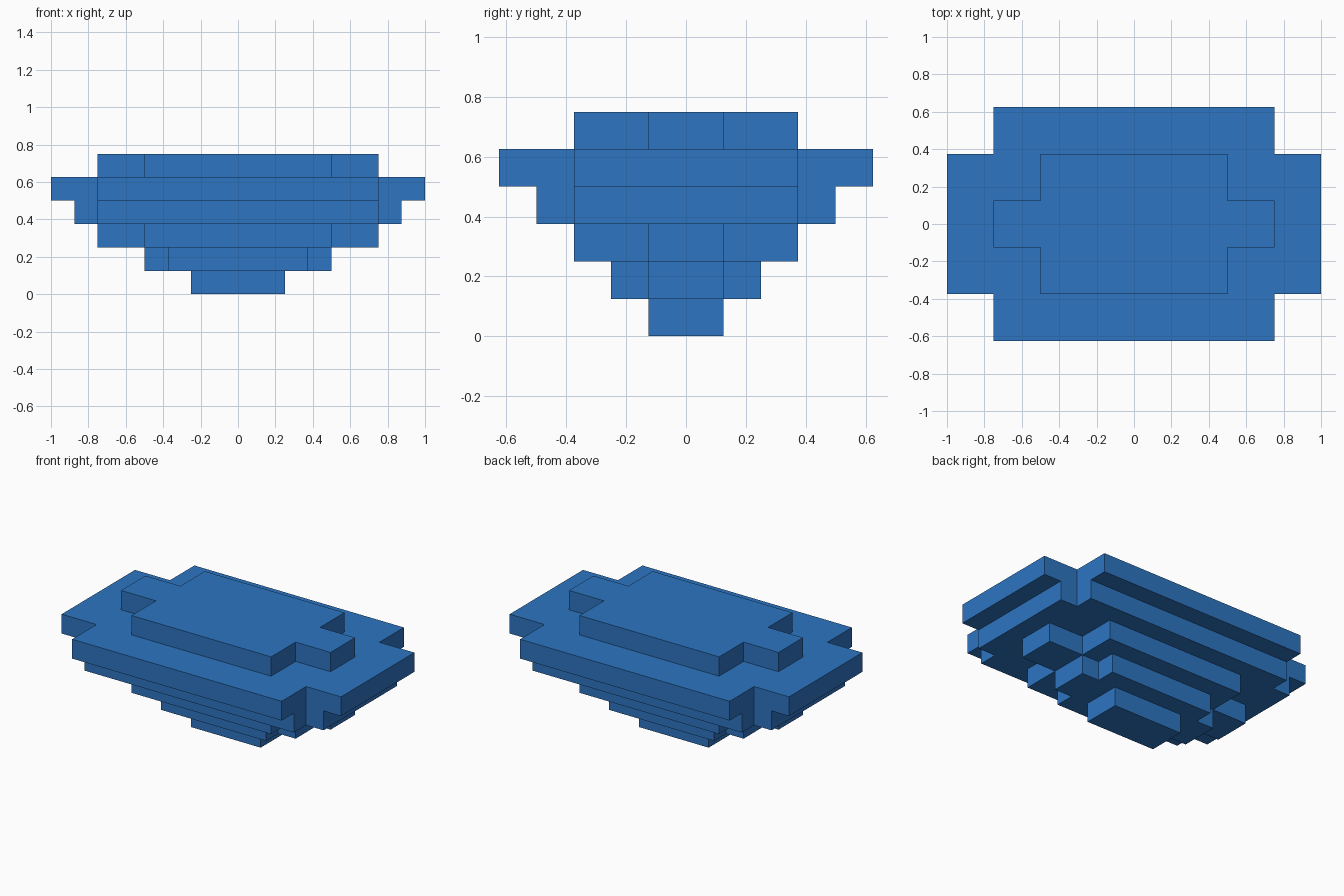
import bpy
import bmesh

cube = bpy.data.objects.get("Cube")
if cube:
    bpy.data.objects.remove(cube, do_unlink=True)

STEP = 0.125  # height of a tier, and the grid its outline snaps to

blue = bpy.data.materials.new("blue")
blue.use_nodes = True
colour = (0.026, 0.178, 0.539, 1)
blue.diffuse_color = colour
blue.node_tree.nodes["Principled BSDF"].inputs["Base Color"].default_value = colour


def cross_outline(long_x, arm_y, body_x, long_y):
    """Counter-clockwise plus shape, or a rectangle when it has no arms."""
    if long_x == body_x:
        return [(-long_x, -long_y), (long_x, -long_y), (long_x, long_y), (-long_x, long_y)]
    quarter = [(long_x, arm_y), (body_x, arm_y), (body_x, long_y)]
    right = [(x, -y) for x, y in reversed(quarter)] + quarter
    return right + [(-x, -y) for x, y in right]


def add_tier(name, level, sizes):
    """Extrude one cross-shaped slab, sitting on the tier below."""
    bm = bmesh.new()
    base = [bm.verts.new((x * STEP, y * STEP, level * STEP))
            for x, y in cross_outline(*sizes)]
    face = bm.faces.new(base)
    result = bmesh.ops.extrude_face_region(bm, geom=[face], use_keep_orig=True)
    top = [v for v in result["geom"] if isinstance(v, bmesh.types.BMVert)]
    bmesh.ops.translate(bm, verts=top, vec=(0, 0, STEP))
    bmesh.ops.recalc_face_normals(bm, faces=bm.faces)
    mesh = bpy.data.meshes.new(name)
    bm.to_mesh(mesh)
    bm.free()
    mesh.materials.append(blue)
    bpy.context.collection.objects.link(bpy.data.objects.new(name, mesh))


# Half sizes in grid steps: arm length, arm width, body length, body width
tiers = [
    ("foot", (2, 1, 2, 1)),
    ("lower_tier", (4, 1, 3, 2)),
    ("middle_tier", (6, 1, 4, 3)),
    ("upper_tier", (7, 3, 6, 4)),
    ("rim", (8, 3, 6, 5)),
    ("raised_top", (6, 1, 4, 3)),
]
for level, (name, sizes) in enumerate(tiers):
    add_tier(name, level, sizes)
